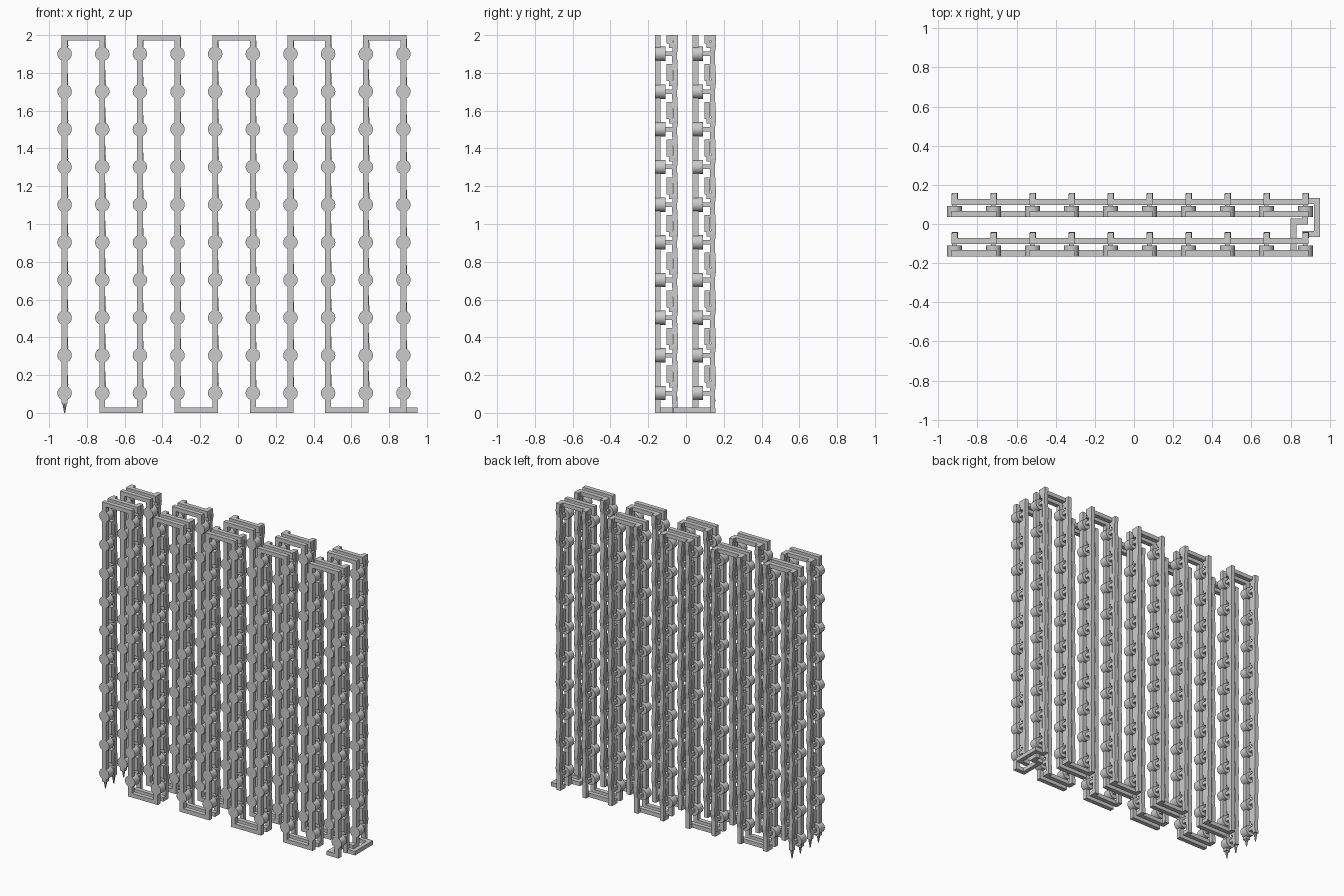
import bpy, bmesh, math
from mathutils import Matrix, Vector

if "Cube" in bpy.data.objects:
    bpy.data.objects.remove(bpy.data.objects["Cube"])

COLS = [-0.918 + 0.1993 * i for i in range(10)]
LEDS = [0.105 + 0.1995 * k for k in range(10)]
W = 0.031


def box(bm, x0, x1, y0, y1, z0, z1):
    m = Matrix.Translation(((x0 + x1) / 2, (y0 + y1) / 2, (z0 + z1) / 2))
    bmesh.ops.create_cube(bm, size=1, matrix=m @ Matrix.Diagonal((x1 - x0, y1 - y0, z1 - z0, 1)))


def strip(bm, pts, w, d):
    # rectangular section carried up a list of (x, y, z) centres
    rings = [[bm.verts.new((x + sx * w / 2, y + sy * d / 2, z))
              for sx, sy in ((-1, -1), (1, -1), (1, 1), (-1, 1))] for x, y, z in pts]
    for a, b in zip(rings, rings[1:]):
        for i in range(4):
            j = (i + 1) % 4
            bm.faces.new((a[i], a[j], b[j], b[i]))
    bm.faces.new(rings[0][::-1])
    bm.faces.new(rings[-1])


def finish(bm, name, smooth=False):
    me = bpy.data.meshes.new(name)
    bm.to_mesh(me)
    bm.free()
    ob = bpy.data.objects.new(name, me)
    bpy.context.collection.objects.link(ob)
    if smooth:
        bpy.context.view_layer.objects.active = ob
        ob.select_set(True)
        bpy.ops.object.shade_smooth_by_angle(angle=math.radians(35))
        ob.select_set(False)


for side, o in (("front", 0.0), ("back", 0.2)):
    front, rear, lamps, pins = (bmesh.new() for _ in range(4))
    yf, yr, yb = -0.165 + o, -0.103 + o, -0.071 + o
    for i, x in enumerate(COLS):
        z0 = 0.05 if i == 0 else 0
        # front wire
        box(front, x - W / 2, x + W / 2, yf, yf + W, z0, 2)
        # rear wire, waving behind the lamps
        pts = [(x, yb + 0.013, z0 if i else 0.06)]
        for z in LEDS:
            pts += [(x + 0.002, yb + 0.010, z), (x + 0.005, yb + 0.016, z + 0.045),
                    (x + 0.002, yb + 0.015, min(z + 0.1, 2))]
            if z < 1.85:
                pts.append((x, yb + 0.012, z + 0.15))
        strip(rear, pts, 0.029, 0.027)
        # lamps, leads and stepped blocks between them
        for z in LEDS:
            m = Matrix.Translation((x, yf + 0.028, z)) @ Matrix.Rotation(math.pi / 2, 4, 'X')
            bmesh.ops.create_cone(lamps, cap_ends=True, segments=32, radius1=0.038,
                                  radius2=0.038, depth=0.056, matrix=m)
            box(pins, x - 0.012, x + 0.012, yf + 0.05, yb + 0.01, z - 0.012, z + 0.012)
            top = min(z + 0.145, 2)
            box(rear, x - W / 2, x + W / 2, yr, yr + W, z + 0.055, top)
            box(rear, x - W / 2, x + W / 2, yr + 0.012, yb + 0.01, z + 0.03, z + 0.06)
        if i == 0:
            # tapered end leads
            for y in (yf + W / 2, yb + 0.013):
                bmesh.ops.create_cone(pins, cap_ends=True, segments=8, radius1=0.003, radius2=0.012,
                                      depth=0.055, matrix=Matrix.Translation((x, y, 0.0275)))
        # turns at top and bottom
        if i < 9:
            z = 2 - 0.028 if i % 2 == 0 else 0
            for bm, y in ((front, yf), (rear, yr)):
                box(bm, x - W / 2, COLS[i + 1] + W / 2, y, y + W, z, z + 0.028)
            for xe in (x, COLS[i + 1]):
                box(rear, xe - W / 2, xe + W / 2, yr, yb + 0.02, z, z + 0.028)
    finish(front, side + "_layer_front_wire")
    finish(rear, side + "_layer_rear_wire")
    finish(lamps, side + "_layer_lamps", True)
    finish(pins, side + "_layer_leads", True)

# links joining the two layers at the bottom right
link = bmesh.new()
H = 0.028
box(link, 0.80, 0.89, -0.165, -0.134, 0, H)
box(link, 0.80, 0.83, -0.165, 0.028, 0, H)
box(link, 0.80, 0.89, -0.002, 0.028, 0, H)
box(link, 0.86, 0.89, -0.002, 0.05, 0, H)
box(link, 0.86, 0.95, -0.067, -0.037, 0, H)
box(link, 0.92, 0.95, -0.067, 0.132, 0, H)
box(link, 0.86, 0.95, 0.102, 0.132, 0, H)
finish(link, "layer_links")
